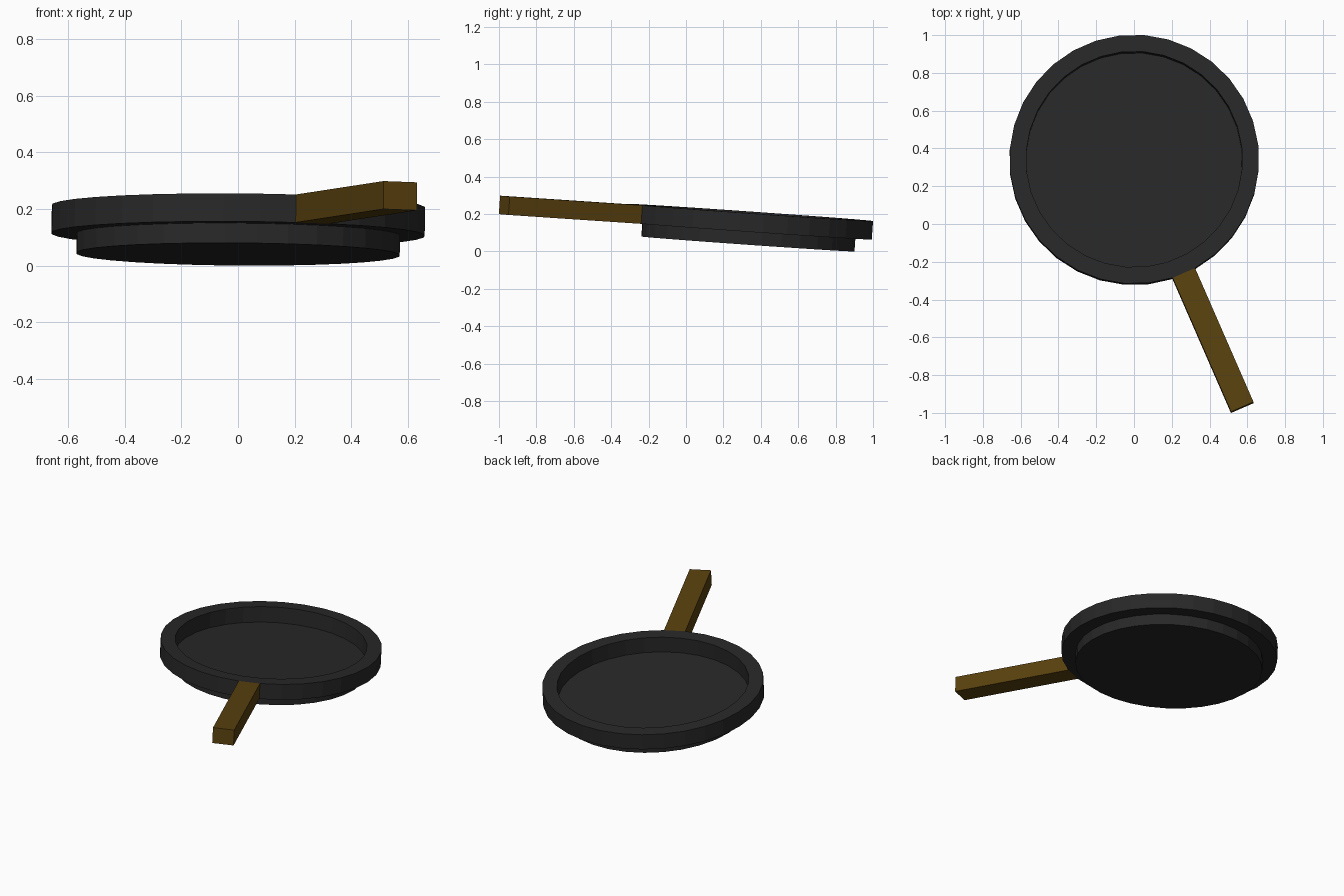
import bpy, bmesh, math
from mathutils import Matrix, Euler

if "Cube" in bpy.data.objects:
    bpy.data.objects.remove(bpy.data.objects["Cube"])

SIDES = 32
R_OUT, R_IN = 0.661, 0.573
Z_FLOOR, Z_TOP = 0.07, 0.169
STEP = 2 * math.pi / SIDES

# Whole pan leans back about 4 degrees, with a slight roll and yaw
pose = (Matrix.Translation((0, 0.331, 0.0402))
        @ Euler((math.radians(-4), math.radians(0.5), math.radians(1))).to_matrix().to_4x4())


def finish(bm, name, color):
    bmesh.ops.recalc_face_normals(bm, faces=bm.faces)
    mesh = bpy.data.meshes.new(name)
    bm.to_mesh(mesh)
    bm.free()
    obj = bpy.data.objects.new(name, mesh)
    bpy.context.collection.objects.link(obj)
    obj.matrix_world = pose
    mat = bpy.data.materials.new(name + "_material")
    mat.diffuse_color = (*color, 1)
    mat.use_nodes = True
    mat.node_tree.nodes["Principled BSDF"].inputs["Base Color"].default_value = mat.diffuse_color
    mesh.materials.append(mat)
    return obj


# Pan body: stepped profile from underside, around the rim, to the inner floor
bm = bmesh.new()
profile = [(R_IN, 0), (R_IN, Z_FLOOR), (R_OUT, Z_FLOOR),
           (R_OUT, Z_TOP), (R_IN, Z_TOP), (R_IN - 0.001, Z_FLOOR)]
rings = [[bm.verts.new((r * math.cos((i + 0.5) * STEP), r * math.sin((i + 0.5) * STEP), z))
          for i in range(SIDES)] for r, z in profile]
for a, b in zip(rings, rings[1:]):
    for i in range(SIDES):
        j = (i + 1) % SIDES
        bm.faces.new((a[i], a[j], b[j], b[i]))
bm.faces.new(rings[0][::-1])
bm.faces.new(rings[-1])
finish(bm, "pan_body", (0.021, 0.021, 0.021))

# Handle: a bar as wide and tall as one facet of the rim
length = 0.775
start = R_OUT * math.cos(STEP / 2)
width = 2 * R_OUT * math.sin(STEP / 2)
bm = bmesh.new()
bmesh.ops.create_cube(bm, size=1, matrix=(
    Matrix.Rotation(math.radians(-67.5), 4, 'Z')
    @ Matrix.Translation((start + length / 2, 0, (Z_FLOOR + Z_TOP) / 2))
    @ Matrix.Diagonal((length, width, Z_TOP - Z_FLOOR, 1))))
finish(bm, "handle", (0.102, 0.053, 0.0044))
